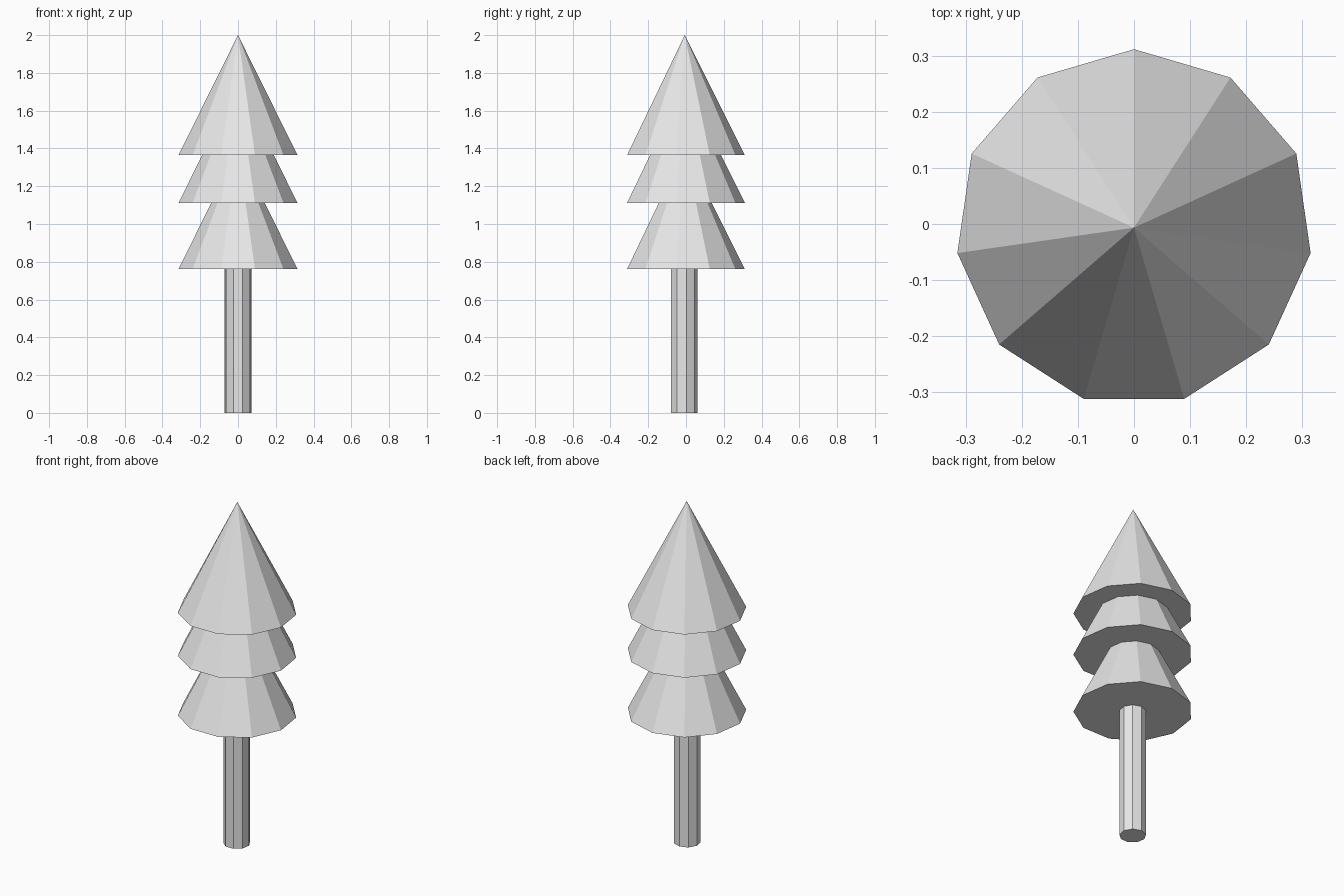
import bpy
import math

if "Cube" in bpy.data.objects:
    bpy.data.objects.remove(bpy.data.objects["Cube"])

grey = bpy.data.materials.new("light_grey")
grey.diffuse_color = (0.8, 0.8, 0.8, 1.0)
grey.use_nodes = True
grey.node_tree.nodes["Principled BSDF"].inputs["Base Color"].default_value = grey.diffuse_color


def add_part(name, sides, r_bottom, r_top, z0, z1, y):
    """Flat-shaded cone or prism with one corner pointing to +y."""
    bpy.ops.mesh.primitive_cone_add(
        vertices=sides, radius1=r_bottom, radius2=r_top, depth=z1 - z0,
        end_fill_type='NGON', location=(0, y, (z0 + z1) / 2))
    obj = bpy.context.object
    obj.name = name
    # Turn the corner that lies furthest along +y exactly onto the axis
    top = max((v.co for v in obj.data.vertices), key=lambda c: c.y)
    turn = math.pi / 2 - math.atan2(top.y, top.x)
    obj.rotation_euler.z = turn
    obj.data.materials.append(grey)
    return obj


# Trunk: nine-sided post
add_part("trunk", 9, 0.072, 0.072, 0.0, 0.77, -0.011)

# Foliage: three equal eleven-sided cones, overlapping
HEIGHT = 0.635
for name, base in (("lower_foliage", 0.762),
                   ("middle_foliage", 1.112),
                   ("upper_foliage", 1.365)):
    add_part(name, 11, 0.318, 0.0, base, base + HEIGHT, -0.0065)
